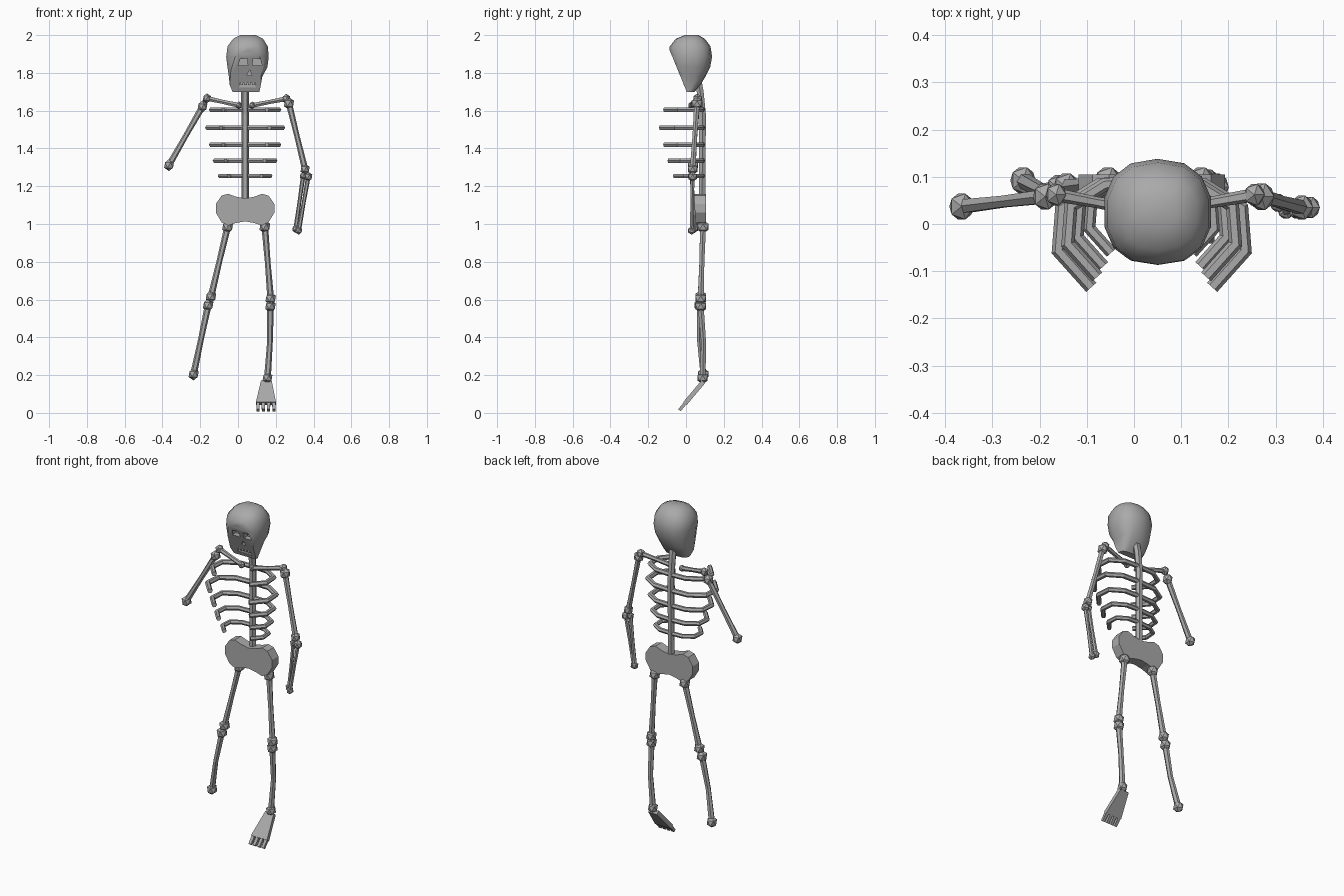
import bpy, bmesh, math
from mathutils import Vector, Matrix

if "Cube" in bpy.data.objects:
    bpy.data.objects.remove(bpy.data.objects["Cube"])

bone = bpy.data.materials.new("bone_grey")
bone.use_nodes = True
bone.diffuse_color = (0.4, 0.4, 0.4, 1)
bone.node_tree.nodes["Principled BSDF"].inputs["Base Color"].default_value = (0.4, 0.4, 0.4, 1)

MID = 0.0375  # spine line in x


def finish(bm, name):
    bmesh.ops.recalc_face_normals(bm, faces=bm.faces)
    mesh = bpy.data.meshes.new(name)
    bm.to_mesh(mesh)
    bm.free()
    mesh.materials.append(bone)
    ob = bpy.data.objects.new(name, mesh)
    bpy.context.collection.objects.link(ob)
    return ob


def loft(bm, rings):
    rows = [[bm.verts.new(p) for p in ring] for ring in rings]
    n = len(rows[0])
    for a, b in zip(rows, rows[1:]):
        for i in range(n):
            j = (i + 1) % n
            bm.faces.new((a[i], a[j], b[j], b[i]))
    bm.faces.new(rows[0])
    bm.faces.new(rows[-1])


def tube(bm, points, radii, sides=6):
    # Mitred tube along a path
    pts = [Vector(p) for p in points]
    if not isinstance(radii, (list, tuple)):
        radii = [radii] * len(pts)
    rings = []
    for i, p in enumerate(pts):
        d_in = (p - pts[max(i - 1, 0)]).normalized()
        d_out = (pts[min(i + 1, len(pts) - 1)] - p).normalized()
        t = (d_in + d_out).normalized()
        ref = Vector((0, 0, 1)) if abs(t.z) < 0.8 else Vector((0, 1, 0))
        u = t.cross(ref).normalized()
        v = t.cross(u)
        stretch = 1 / max(0.7, t.dot(d_out if d_out.length else d_in))
        rings.append([p + radii[i] * (u * stretch * math.cos(a) + v * math.sin(a))
                      for a in (math.tau * k / sides for k in range(sides))])
    loft(bm, rings)


def knob(bm, p, r, squash=1.0):
    m = Matrix.Translation(p) @ Matrix.Diagonal((r, r * 1.1, r * squash, 1))
    bmesh.ops.create_icosphere(bm, subdivisions=1, radius=1, matrix=m)


def long_bone(name, a, b, r, ra, rb, bow=(0, 0, 0)):
    # Shaft with a faceted knob at each end
    bm = bmesh.new()
    a, b = Vector(a), Vector(b)
    mid = (a + b) / 2 + Vector(bow)
    tube(bm, [a, mid, b], [r * 1.2, r, r * 1.2])
    knob(bm, a, ra, 1.1)
    knob(bm, b, rb, 1.1)
    return finish(bm, name)


def extrude_outline(name, pts, y0, y1):
    bm = bmesh.new()
    loft(bm, [[(x, y, z) for x, z in pts] for y in (y0, y1)])
    return finish(bm, name)


# Skull: stacked rounded rings (z, x min, x max, y front, y back)
skull_rings = [
    (1.70, -0.03, 0.115, -0.03, 0.045), (1.735, -0.045, 0.122, -0.05, 0.075),
    (1.78, -0.05, 0.13, -0.06, 0.103), (1.83, -0.058, 0.158, -0.08, 0.128),
    (1.885, -0.065, 0.165, -0.088, 0.138), (1.94, -0.058, 0.16, -0.086, 0.13),
    (1.98, -0.028, 0.135, -0.055, 0.1), (2.0, 0.01, 0.095, -0.005, 0.065)]
bm = bmesh.new()
rings = []
for z, x0, x1, y0, y1 in skull_rings:
    ring = []
    for k in range(14):
        a = math.tau * (k + 0.5) / 14
        c, s = math.cos(a), math.sin(a)
        e = 0.85 if z > 1.8 else 0.65
        ring.append(((x0 + x1) / 2 + (x1 - x0) / 2 * math.copysign(abs(c) ** e, c),
                     (y0 + y1) / 2 + (y1 - y0) / 2 * math.copysign(abs(s) ** e, s), z))
    rings.append(ring)
loft(bm, rings)
# Slice away the front to leave a flat face under the brow
face_dir = Vector((0, -0.20, -0.082))
cut = bmesh.ops.bisect_plane(bm, geom=bm.verts[:] + bm.edges[:] + bm.faces[:],
                             plane_co=(0, -0.07, 1.88), plane_no=face_dir, clear_outer=True)
edges = [e for e in cut["geom_cut"] if isinstance(e, bmesh.types.BMEdge)]
bmesh.ops.holes_fill(bm, edges=edges)
skull = finish(bm, "skull")

# Sockets and mouth cut into the face
openings = {
    "eye_cutter_right": ([(0.0, 1.838), (0.052, 1.838), (0.05, 1.876), (0.012, 1.874)], 0.0),
    "eye_cutter_left": ([(0.076, 1.838), (0.128, 1.838), (0.118, 1.874), (0.08, 1.876)], 0.0),
    "nose_cutter": ([(0.045, 1.785), (0.075, 1.785), (0.062, 1.815)], 0.01),
    "mouth_cutter": ([(0.005, 1.722), (0.095, 1.722), (0.09, 1.748), (0.01, 1.748)], 0.018)}
for name, (outline, depth) in openings.items():
    cutter = extrude_outline(name, outline, -0.2, depth - 0.02)
    cutter.hide_render = True
    cutter.hide_set(True)
    mod = skull.modifiers.new(name, "BOOLEAN")
    mod.operation = "DIFFERENCE"
    mod.solver = "EXACT"
    mod.object = cutter
bpy.context.view_layer.objects.active = skull
skull.select_set(True)
for mod in list(skull.modifiers):
    bpy.ops.object.modifier_apply(modifier=mod.name)
bpy.ops.object.shade_smooth_by_angle(angle=math.radians(38))
for name in openings:
    bpy.data.objects.remove(bpy.data.objects[name])

# Teeth
bm = bmesh.new()
for k in range(4):
    m = Matrix.Translation((0.02 + k * 0.02, -0.004, 1.743)) @ Matrix.Diagonal((0.014, 0.02, 0.012, 1))
    bmesh.ops.create_cube(bm, size=1, matrix=m)
finish(bm, "teeth")

# Spine
bm = bmesh.new()
tube(bm, [(MID, 0.085, 1.12), (MID, 0.088, 1.58), (MID, 0.075, 1.70), (MID + 0.005, 0.06, 1.78)],
     [0.02, 0.02, 0.021, 0.021])
finish(bm, "spine")

# Ribs: one open hexagonal hoop per side, scaled per level
hoop = [(0.0, 0.0), (0.11, -0.005), (0.19, -0.055), (0.197, -0.145), (0.128, -0.222)]
for i, (z, s) in enumerate([(1.605, 0.9), (1.51, 1), (1.42, 0.9), (1.335, 0.8), (1.255, 0.67)]):
    for side, label in ((1, "left"), (-1, "right")):
        bm = bmesh.new()
        tube(bm, [(MID + side * x * s, 0.088 + y * s, z) for x, y in hoop], 0.0145 * (0.6 + 0.4 * s))
        finish(bm, f"rib_{label}_{i + 1}")

# Pelvis: waisted plate, mirrored outline
half = [(0.0, 1.135), (0.05, 1.145), (0.09, 1.16), (0.125, 1.15), (0.155, 1.105),
        (0.155, 1.06), (0.125, 1.01), (0.09, 0.992), (0.05, 1.005), (0.0, 1.014)]
outline = [(MID + x, z) for x, z in half] + [(MID - x, z) for x, z in half[-2:0:-1]]
extrude_outline("pelvis", outline, 0.045, 0.105)

# Shoulders and arms
long_bone("left_collarbone", (0.075, 0.03, 1.628), (0.255, 0.062, 1.663), 0.012, 0.019, 0.024)
long_bone("right_collarbone", (0.005, 0.03, 1.628), (-0.165, 0.062, 1.665), 0.012, 0.019, 0.024)
long_bone("left_upper_arm", (0.27, 0.058, 1.638), (0.355, 0.035, 1.29), 0.014, 0.03, 0.027)
long_bone("right_upper_arm", (-0.188, 0.058, 1.622), (-0.365, 0.037, 1.312), 0.014, 0.029, 0.029)
long_bone("left_forearm_outer", (0.372, 0.035, 1.25), (0.322, 0.03, 0.965), 0.010, 0.024, 0.02)
long_bone("left_forearm_inner", (0.345, 0.03, 1.255), (0.305, 0.045, 0.975), 0.010, 0.02, 0.02)

# Legs
long_bone("left_thigh", (0.142, 0.09, 0.985), (0.173, 0.078, 0.605), 0.015, 0.032, 0.031)
long_bone("left_shin", (0.172, 0.078, 0.565), (0.156, 0.088, 0.185), 0.015, 0.031, 0.029, (0.005, 0.01, 0))
long_bone("right_thigh", (-0.055, 0.09, 0.985), (-0.143, 0.078, 0.615), 0.015, 0.032, 0.031)
long_bone("right_shin", (-0.158, 0.075, 0.57), (-0.235, 0.092, 0.205), 0.015, 0.031, 0.03, (0, -0.012, 0))

# Foot: sloping tapered slab with four toes
ankle, ball, tip = Vector((0.15, 0.092, 0.165)), Vector((0.148, -0.005, 0.05)), Vector((0.148, -0.035, 0.014))
up = Vector((0, -0.77, 0.64)) * 0.012


def slab(bm, a, b, wa, wb, t):
    loft(bm, [[p + Vector((sx * w, 0, 0)) + sz * t * up
               for sx, sz in ((-1, -1), (1, -1), (1, 1), (-1, 1))] for p, w in ((a, wa), (b, wb))])


bm = bmesh.new()
slab(bm, ankle, ball, 0.028, 0.053, 1)
for k in range(4):
    off = Vector((-0.042 + k * 0.028, 0, 0))
    slab(bm, ball + off, tip + off, 0.009, 0.008, 0.7)
finish(bm, "left_foot")
